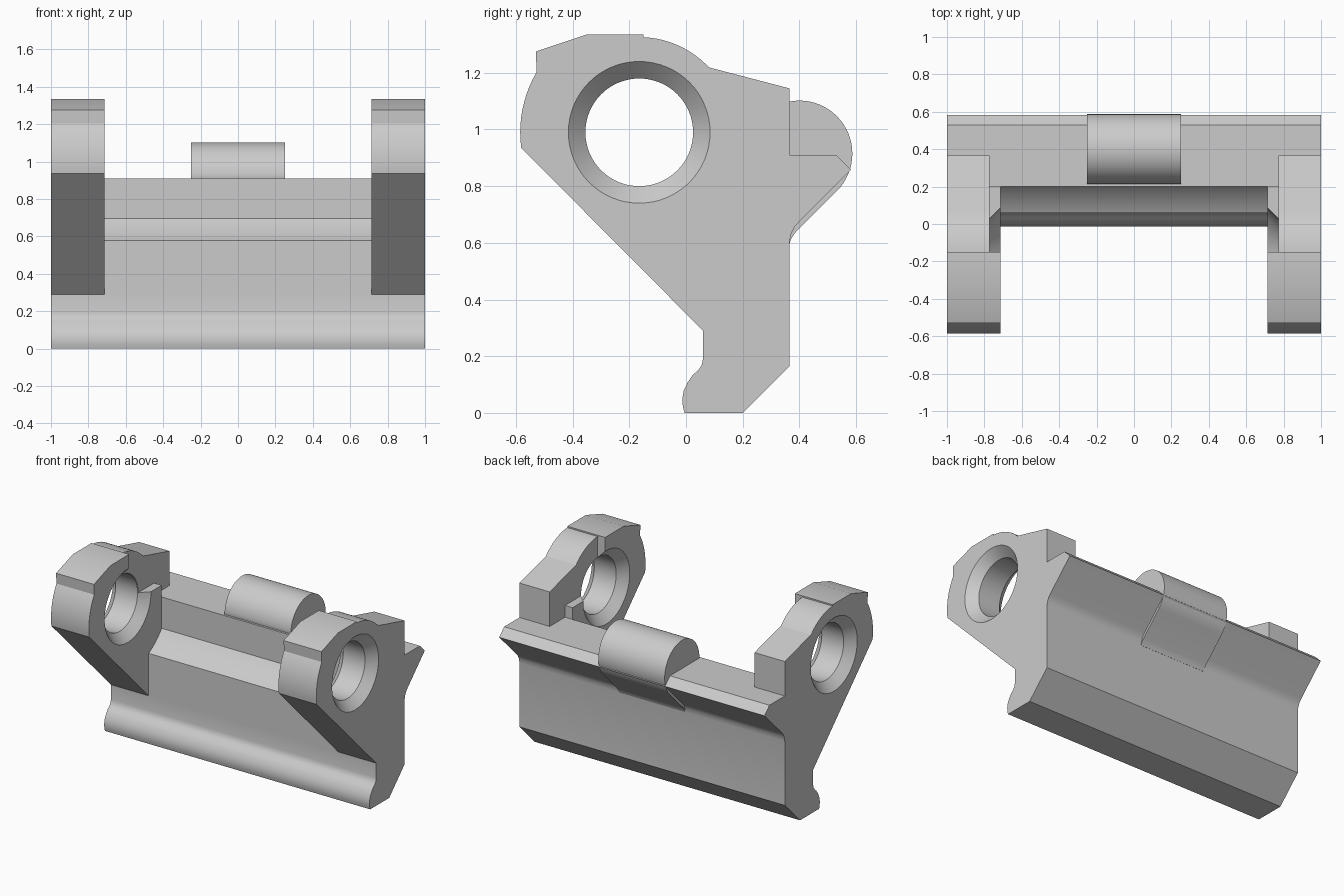
import bpy, bmesh, math

if "Cube" in bpy.data.objects:
    bpy.data.objects.remove(bpy.data.objects["Cube"], do_unlink=True)

gray = bpy.data.materials.new("plain gray")
gray.use_nodes = True
gray.diffuse_color = (0.6, 0.6, 0.6, 1)
gray.node_tree.nodes["Principled BSDF"].inputs["Base Color"].default_value = (0.6, 0.6, 0.6, 1)

PIVOT = (-0.165, 0.99)   # centre of the ear holes (y, z)
EAR = 0.715              # inner face of each ear


def arc(centre, radius, start, end, steps):
    """Points on an arc in the y-z plane, angles in degrees."""
    angles = [math.radians(start + (end - start) * i / steps) for i in range(steps + 1)]
    return [(centre[0] + radius * math.cos(a), centre[1] + radius * math.sin(a)) for a in angles]


def loft(name, rings):
    """Solid through matching rings of points, capped at both ends."""
    bm = bmesh.new()
    loops = [[bm.verts.new(p) for p in ring] for ring in rings]
    for a, b in zip(loops, loops[1:]):
        for i in range(len(a)):
            j = (i + 1) % len(a)
            bm.faces.new((a[i], a[j], b[j], b[i]))
    bm.faces.new(loops[0])
    bm.faces.new(loops[-1])
    bmesh.ops.recalc_face_normals(bm, faces=bm.faces)
    mesh = bpy.data.meshes.new(name)
    bm.to_mesh(mesh)
    bm.free()
    mesh.materials.append(gray)
    obj = bpy.data.objects.new(name, mesh)
    bpy.context.collection.objects.link(obj)
    return obj


def extrude(name, profile, x0, x1):
    return loft(name, [[(x, y, z) for y, z in profile] for x in (x0, x1)])


def select(obj):
    bpy.ops.object.select_all(action='DESELECT')
    obj.select_set(True)
    bpy.context.view_layer.objects.active = obj


def cut(target, cutter):
    cutter.hide_render = True
    mod = target.modifiers.new("cut", 'BOOLEAN')
    mod.operation = 'DIFFERENCE'
    mod.solver = 'EXACT'
    mod.object = cutter
    select(target)
    bpy.ops.object.modifier_apply(modifier=mod.name)
    bpy.data.objects.remove(cutter, do_unlink=True)


# Full-width bracket outline, counter-clockwise from the foot
outline = [(-0.005, 0), (0.2, 0), (0.365, 0.165),
           (0.365, 0.6), (0.37, 0.63), (0.382, 0.655), (0.40, 0.675),
           (0.583, 0.858), (0.53, 0.91), (0.365, 0.91), (0.365, 1.145)]
outline += arc(PIVOT, 0.336, 43, 87.5, 12)
outline += [(-0.15, 1.335), (-0.35, 1.335), (-0.53, 1.275)]
outline += arc(PIVOT, 0.42, 149.5, 187.5, 10)
outline += [(0.06, 0.29), (0.06, 0.19), (0.055, 0.168), (0.043, 0.15),
            (0.024, 0.134), (0.006, 0.108), (-0.008, 0.078), (-0.013, 0.048), (-0.011, 0.022)]
bracket = extrude("bracket", outline, -1, 1)

# Open space between the ears, with a rounded clearance in the front wall
space = [(-0.8, 0.29), (0.06, 0.29)] + arc(PIVOT, 0.468, -61.3, -38.8, 10)
space += [(0.2, 0.91), (0.8, 0.91), (0.8, 1.6), (-0.8, 1.6)]
cut(bracket, extrude("middle_cutter", space, -EAR, EAR))

# Pocket on the inner side of each ear, and the countersunk holes
pocket = [(-0.15, 0.99), (0.2, 0.99), (0.2, 0.91), (0.8, 0.91), (0.8, 1.6), (-0.15, 1.6)]
hole = [(0.695, 0.27), (0.775, 0.19), (0.94, 0.19), (1.02, 0.27)]
for side in (-1, 1):
    cut(bracket, extrude("pocket_cutter", pocket, side * 0.6, side * 0.772))
    rings = [[(side * x, y, z) for y, z in arc(PIVOT, r, 0, 354.375, 63)] for x, r in hole]
    cut(bracket, loft("hole_cutter", rings))

# Rounded lug on the rear shelf, running down under the rear lip
lug_outline = arc((0.4, 0.915), 0.187, -45, 180, 40)
lug_outline += [(0.25, 0.8), (0.33, 0.65), (0.362, 0.6), (0.366, 0.6), (0.373, 0.618), (0.388, 0.639)]
lug = extrude("rear_lug", lug_outline, -0.25, 0.25)

for obj in (bracket, lug):
    select(obj)
    bpy.ops.object.shade_smooth_by_angle(angle=math.radians(25))
